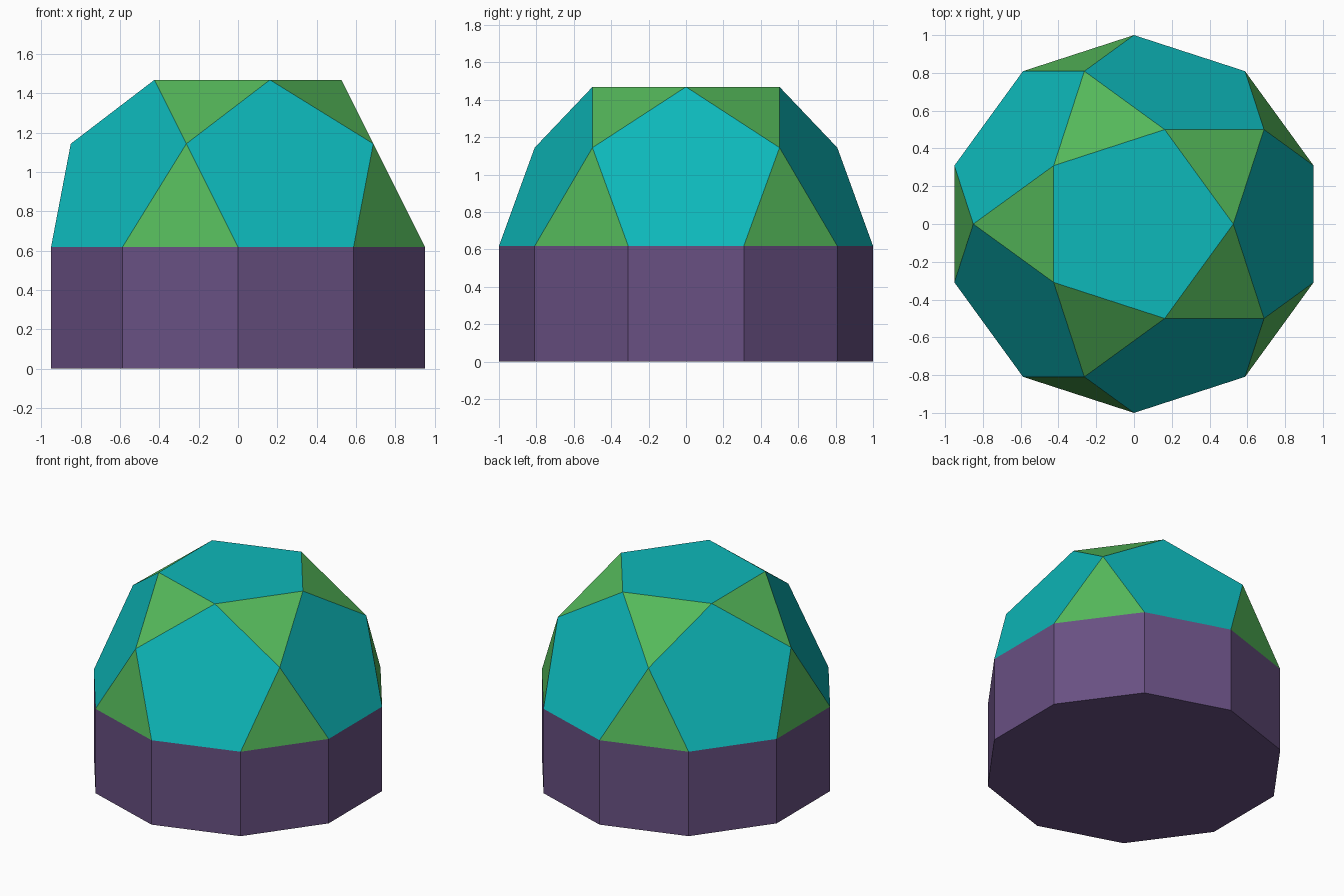
import bpy, bmesh
from math import sin, cos, radians, sqrt

if "Cube" in bpy.data.objects:
    bpy.data.objects.remove(bpy.data.objects["Cube"])

PHI = (1 + sqrt(5)) / 2
EDGE = 1 / PHI                       # every edge has the same length
Z_RIM = EDGE                         # top of the drum
Z_MID = Z_RIM + 0.5257               # ring where triangles and pentagons meet
Z_TOP = Z_RIM + 0.8507               # flat top pentagon


def material(name, color):
    m = bpy.data.materials.new(name)
    m.diffuse_color = (*color, 1)
    m.use_nodes = True
    m.node_tree.nodes["Principled BSDF"].inputs["Base Color"].default_value = m.diffuse_color
    return m


teal = material("teal", (0.004, 0.479, 0.491))
green = material("green", (0.089, 0.479, 0.102))
purple = material("purple", (0.138, 0.080, 0.223))


def ring(bm, count, radius, start, z):
    step = 360 / count
    return [bm.verts.new((radius * cos(radians(start + i * step)),
                          radius * sin(radians(start + i * step)), z))
            for i in range(count)]


def finish(bm, name, mats):
    me = bpy.data.meshes.new(name)
    bm.to_mesh(me)
    bm.free()
    for m in mats:
        me.materials.append(m)
    ob = bpy.data.objects.new(name, me)
    bpy.context.collection.objects.link(ob)


# Ten-sided drum with a closed floor
bm = bmesh.new()
low = ring(bm, 10, 1, 18, 0)
high = ring(bm, 10, 1, 18, Z_RIM)
bm.faces.new(low[::-1])
for i in range(10):
    j = (i + 1) % 10
    bm.faces.new((low[i], low[j], high[j], high[i]))
finish(bm, "drum_base", [purple])

# Faceted dome of pentagons and triangles
bm = bmesh.new()
rim = ring(bm, 10, 1, 18, Z_RIM)
mid = ring(bm, 5, 0.8507, 36, Z_MID)
top = ring(bm, 5, 0.5257, 0, Z_TOP)
bm.faces.new(top)
for k in range(5):
    n = (k + 1) % 5
    bm.faces.new((top[k], mid[k], top[n]))                       # upper triangle
    bm.faces.new((rim[2 * k], rim[2 * k + 1], mid[k]))           # lower triangle
    bm.faces.new((top[k], mid[k - 1], rim[2 * k - 1], rim[2 * k], mid[k]))
for f in bm.faces:
    f.material_index = 0 if len(f.verts) == 5 else 1
finish(bm, "faceted_dome", [teal, green])
